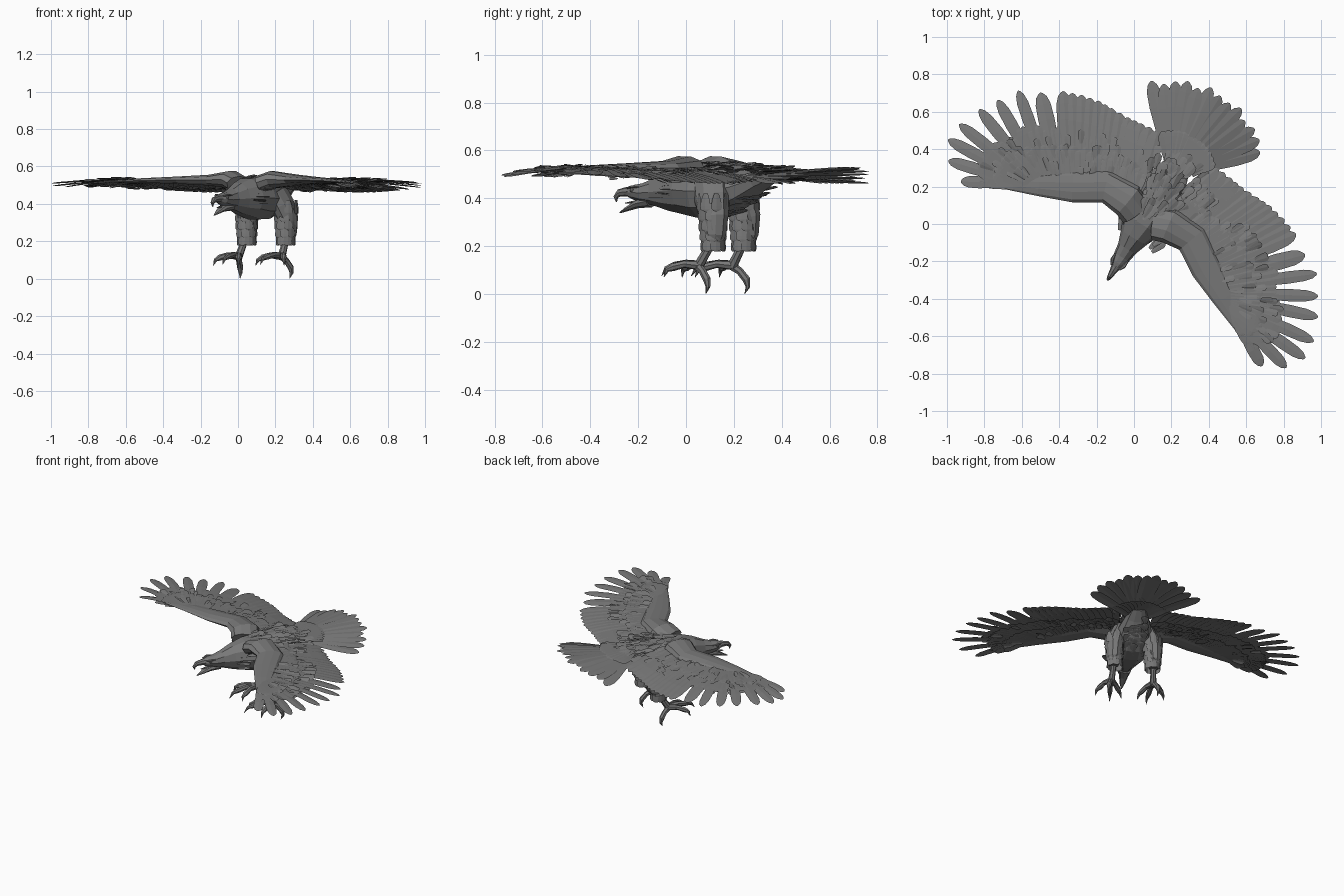
import bpy, bmesh, math, random
from mathutils import Vector, Matrix

cube = bpy.data.objects.get("Cube")
if cube:
    bpy.data.objects.remove(cube, do_unlink=True)
random.seed(4)

# The bird is built facing -y, then turned to its heading
HEADING = Matrix.Translation((0.031, -0.019, 0)) @ Matrix.Rotation(math.radians(-31.5), 4, 'Z')
UP = Vector((0, 0, 1))
X, Y = Vector((1, 0, 0)), Vector((0, 1, 0))
SIDES = ((1, "left"), (-1, "right"))

gray = bpy.data.materials.new("plumage_gray")
gray.use_nodes = True
COLOR = (0.19, 0.19, 0.19, 1)
gray.diffuse_color = COLOR
gray.node_tree.nodes["Principled BSDF"].inputs["Base Color"].default_value = COLOR


def finish(name, bm):
    bmesh.ops.recalc_face_normals(bm, faces=bm.faces)
    bm.transform(HEADING)
    mesh = bpy.data.meshes.new(name)
    bm.to_mesh(mesh)
    bm.free()
    mesh.materials.append(gray)
    bpy.context.collection.objects.link(bpy.data.objects.new(name, mesh))


def mirror(p, s):
    return Vector((p[0] * s, p[1], p[2]))


def loft(bm, rings, s=1, ref=X, sides=10):
    """Skin elliptical rings (x, y, z, radius along ref, other radius)."""
    centres = [mirror(r, s) for r in rings]
    loops = []
    for i, r in enumerate(rings):
        tangent = (centres[min(i + 1, len(rings) - 1)] - centres[max(i - 1, 0)]).normalized()
        u = (ref - tangent * ref.dot(tangent)).normalized()
        v = tangent.cross(u)
        loops.append([bm.verts.new(centres[i] + u * r[3] * math.cos(t) + v * r[4] * math.sin(t))
                      for t in (math.tau * k / sides for k in range(sides))])
    for a, b in zip(loops, loops[1:]):
        for k in range(sides):
            j = (k + 1) % sides
            bm.faces.new((a[k], a[j], b[j], b[k]))
    bm.faces.new(loops[0])
    bm.faces.new(loops[-1])


SHAPE = ((0, .4), (.35, .8), (.7, 1), (.87, .92), (.95, .65), (.99, .25))


def feather(bm, root, tip, half, up=UP, roll=0.12, bend=0.0):
    """A leaf-shaped vane with a raised shaft, rolled so neighbours overlap."""
    d = tip - root
    side = d.cross(up).normalized()
    n = side.cross(d).normalized()
    rows = []
    for t, w in SHAPE:
        c = root + d * t + n * bend * math.sin(math.pi * t)
        e = half * w
        rows.append([bm.verts.new(c + side * e * k + n * e * (roll * k + (0.1 if k == 0 else 0)))
                     for k in (-1, 0, 1)])
    for a, b in zip(rows, rows[1:]):
        for k in (0, 1):
            bm.faces.new((a[k], a[k + 1], b[k + 1], b[k]))
    point = bm.verts.new(tip)
    for k in (0, 1):
        bm.faces.new((rows[-1][k], rows[-1][k + 1], point))


def sample(points, t):
    """Point at fraction t along an evenly spaced list."""
    f = max(0, min(t, 1)) * (len(points) - 1)
    i = min(int(f), len(points) - 2)
    return Vector(points[i]).lerp(Vector(points[i + 1]), f - i)


# Body, neck and head
bm = bmesh.new()
loft(bm, [(0, -.255, .425, .022, .022), (0, -.225, .425, .038, .033), (0, -.185, .422, .046, .042),
          (0, -.13, .425, .055, .058), (0, -.06, .43, .08, .085), (0, .02, .435, .115, .105),
          (0, .11, .43, .135, .118), (0, .2, .43, .13, .115), (0, .29, .445, .105, .085),
          (0, .38, .475, .075, .048), (0, .46, .495, .05, .02)])
finish("body", bm)

# Hooked beak held open
bm = bmesh.new()
loft(bm, [(0, -.225, .428, .03, .025), (0, -.27, .427, .02, .02), (0, -.305, .422, .014, .016),
          (0, -.322, .405, .009, .011), (0, -.318, .384, .002, .002)], sides=8)
finish("upper_beak", bm)
bm = bmesh.new()
loft(bm, [(0, -.15, .388, .04, .026), (0, -.215, .376, .028, .018), (0, -.265, .356, .017, .01),
          (0, -.302, .34, .004, .003)], sides=8)
finish("lower_beak", bm)
bm = bmesh.new()
loft(bm, [(0, -.2, .39, .014, .006), (0, -.25, .382, .01, .005), (0, -.275, .38, .003, .002)], sides=6)
finish("tongue", bm)
for s, label in SIDES:
    bm = bmesh.new()
    bmesh.ops.create_icosphere(bm, subdivisions=2, radius=.009,
                               matrix=Matrix.Translation((.034 * s, -.222, .434)))
    finish(label + "_eye", bm)
    bm = bmesh.new()
    loft(bm, [(.024, -.25, .443, .006, .004), (.037, -.22, .448, .01, .006),
              (.04, -.185, .447, .004, .003)], s, sides=6)
    finish(label + "_brow", bm)

# Wings: flight feather tips from leading finger to the innermost
TIPS = [(.945, -.29, .49), (1.06, -.23, .495), (1.12, -.135, .51), (1.112, -.033, .515),
        (1.063, .09, .508), (1.005, .185, .498), (.937, .285, .488), (.83, .338, .478),
        (.731, .408, .472), (.636, .442, .466), (.543, .463, .462), (.462, .466, .462),
        (.36, .47, .462), (.284, .48, .466), (.187, .492, .472)]
ROOTS = [(.66, -.13, .522), (.6, -.1, .524), (.54, -.06, .524), (.42, .01, .525),
         (.27, .09, .525), (.1, .14, .52)]
ARM = [(.06, .06, .5, .09, .05), (.13, .09, .53, .095, .048), (.27, .09, .527, .085, .03),
       (.42, -.005, .527, .08, .02), (.58, -.09, .525, .058, .013), (.74, -.175, .517, .032, .007),
       (.86, -.235, .507, .006, .003)]
LAST = len(TIPS) - 1
for s, label in SIDES:
    bm = bmesh.new()
    loft(bm, ARM, s, Y)
    finish(label + "_wing_arm", bm)

    bm = bmesh.new()
    keys = list(range(9)) + [8.5 + k / 2 for k in range(12)]
    for k in keys:
        half = .033 if k < 7 else .044
        feather(bm, mirror(sample(ROOTS, k / LAST), s), mirror(sample(TIPS, k / LAST), s),
                half, roll=.1 * s, bend=.008)
    finish(label + "_flight_feathers", bm)

    # Covert rows above and below the flight feathers
    bm = bmesh.new()
    for reach, lift in ((.62, .008), (.42, .014), (.58, -.012), (.38, -.02)):
        for i in range(34):
            t = i / 33
            root, tip = sample(ROOTS, t), sample(TIPS, t)
            end = root.lerp(tip, reach * random.uniform(.92, 1.05)) + UP * lift
            feather(bm, mirror(root + UP * lift * .5, s), mirror(end, s), .034, roll=.1 * s)
    for i in range(90):
        t, f = random.uniform(.1, 1), random.uniform(.05, .5)
        root, tip = sample(ROOTS, t), sample(TIPS, t)
        lift = random.choice((.014, .014, -.02))
        start = root.lerp(tip, f) + UP * lift
        end = start + (tip - root).normalized() * .075 + UP * lift * .3
        feather(bm, mirror(start, s), mirror(end, s), .018, roll=random.uniform(-.4, .4))
    finish(label + "_wing_coverts", bm)

# Tail fan
bm = bmesh.new()
COUNT = 13
for i in range(COUNT):
    k = 2 * i / (COUNT - 1) - 1
    ang = math.radians(44) * k
    out = Vector((math.sin(ang), math.cos(ang), 0))
    base = Vector((0, .33, .5 - .012 * k * k))
    reach = .5 + .015 * math.cos(i * 2.4)
    feather(bm, base + out * .04, base + out * reach + UP * (.03 - .055 * k * k),
            .04, roll=.12 if k < 0 else -.12)
    for lift in (.014, -.014):
        feather(bm, base + UP * lift, base + out * .24 + UP * lift, .032)
finish("tail_feathers", bm)

# Loose feathers over the back, rump and belly
bm = bmesh.new()
for i in range(110):
    x, y = random.uniform(-.13, .13), random.uniform(-.08, .4)
    z = .545 - 1.6 * x * x - .9 * max(0, .05 - y) - .2 * max(0, y - .25)
    start = Vector((x, y, z))
    feather(bm, start, start + Vector((x * .25, .08, random.uniform(-.012, .012))), .02,
            roll=random.uniform(-.4, .4))
for i in range(40):
    x, y = random.uniform(-.07, .07), random.uniform(.12, .36)
    start = Vector((x, y, .32 + max(0, y - .2) * .65 + 3 * x * x))
    feather(bm, start, start + Vector((0, .08, .02)), .024, up=-UP)
finish("body_feathers", bm)

# Legs and feet
TOES = [[(.135, .17, .12), (.13, .1, .128), (.125, .04, .118), (.12, 0, .108), (.118, -.025, .075)],
        [(.13, .165, .12), (.1, .11, .125), (.075, .07, .112), (.06, .045, .1), (.052, .035, .07)],
        [(.14, .165, .12), (.175, .12, .125), (.2, .08, .112), (.215, .06, .1), (.222, .05, .07)],
        [(.135, .16, .12), (.148, .195, .095), (.158, .222, .06), (.16, .228, .03), (.155, .215, .001)]]
TOE_RADII = (.02, .016, .017, .01, .001)
for s, label in SIDES:
    bm = bmesh.new()
    loft(bm, [(.085, .19, .47, .05, .08), (.11, .215, .4, .056, .078), (.128, .238, .32, .055, .064),
              (.13, .24, .25, .047, .052), (.128, .228, .195, .03, .034)], s)
    for row in range(5):
        for j in range(8):
            ang = math.tau * (j + row % 2 / 2) / 8
            out = Vector((math.cos(ang), math.sin(ang), 0))
            r = .06 - row * .004
            top = Vector((.122 * s, .23, .42 - row * .042)) + out * r
            feather(bm, top, top - UP * .075 + out * .003, .024, up=out)
    finish(label + "_thigh", bm)

    bm = bmesh.new()
    loft(bm, [(.128, .23, .24, .024, .026), (.13, .205, .18, .018, .02),
              (.135, .165, .115, .022, .022)], s, sides=8)
    finish(label + "_shank", bm)

    bm = bmesh.new()
    for toe in TOES:
        loft(bm, [(*p, r, r) for p, r in zip(toe, TOE_RADII)], s, sides=7)
    finish(label + "_foot", bm)
